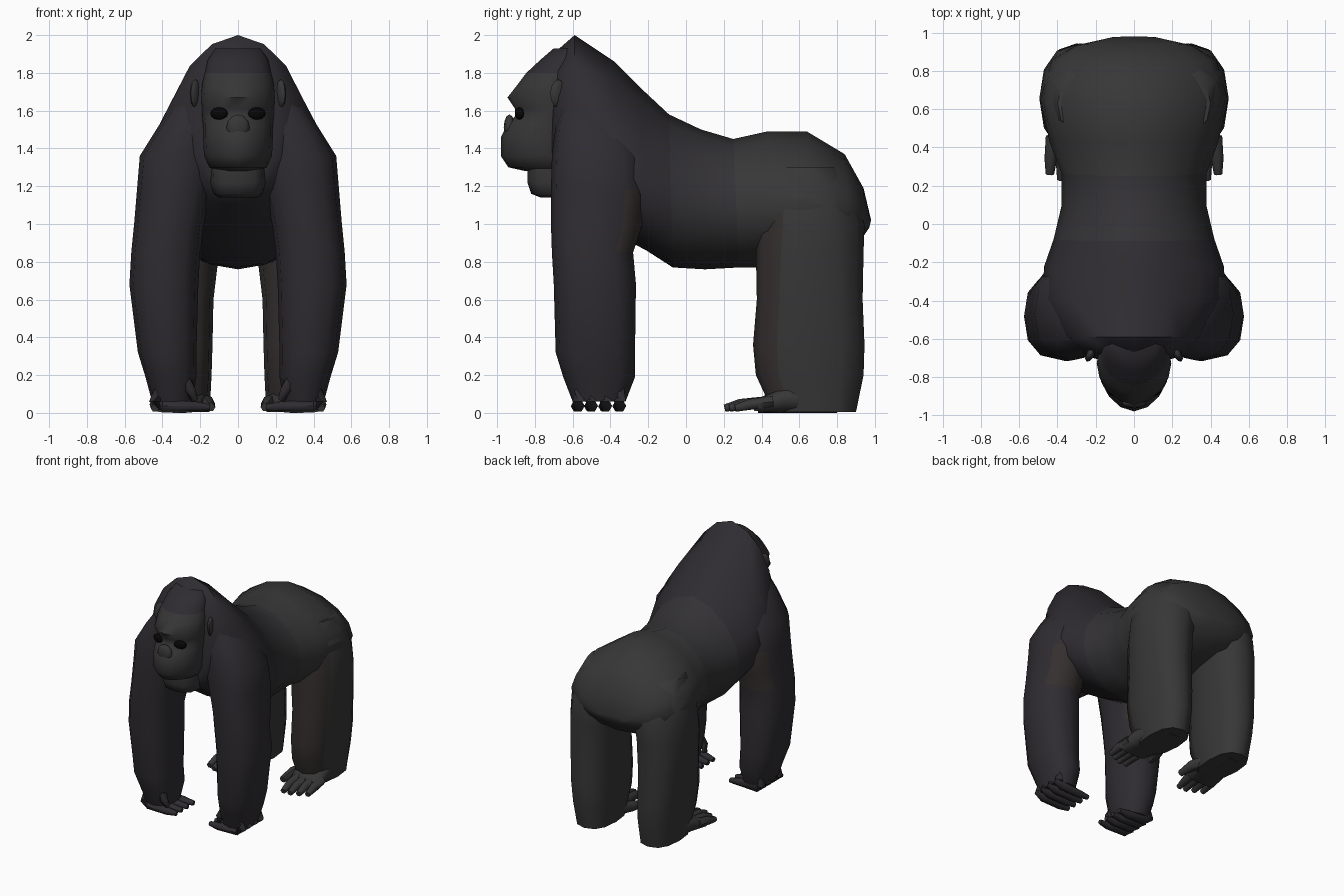
import bpy, bmesh, math
from mathutils import Vector

if "Cube" in bpy.data.objects:
    bpy.data.objects.remove(bpy.data.objects["Cube"])


def material(name, r, g, b):
    m = bpy.data.materials.new(name)
    m.diffuse_color = (r, g, b, 1)
    m.use_nodes = True
    m.node_tree.nodes["Principled BSDF"].inputs["Base Color"].default_value = m.diffuse_color
    return m


FRONT = material("dark hair", 0.028, 0.025, 0.030)
MID = material("blended hair", 0.033, 0.031, 0.034)
REAR = material("grey hair", 0.038, 0.038, 0.038)
BROWN = material("brown hair", 0.035, 0.029, 0.028)
SKIN = material("skin", 0.038, 0.037, 0.037)
BLACK = material("eye", 0.002, 0.002, 0.002)


def finish(name, bm, mats, paint=None, mirror=False):
    bmesh.ops.recalc_face_normals(bm, faces=bm.faces)
    for f in bm.faces:
        if paint:
            f.material_index = paint(f.calc_center_median())
    me = bpy.data.meshes.new(name)
    bm.to_mesh(me)
    bm.free()
    for m in mats:
        me.materials.append(m)
    ob = bpy.data.objects.new(name, me)
    bpy.context.collection.objects.link(ob)
    if mirror:
        ob.modifiers.new("Mirror", 'MIRROR')
    bpy.ops.object.select_all(action='DESELECT')
    ob.select_set(True)
    bpy.context.view_layer.objects.active = ob
    bpy.ops.object.shade_smooth_by_angle(angle=math.radians(60))
    return ob


def add_loft(bm, rings):
    rows = [[bm.verts.new(p) for p in r] for r in rings]
    n = len(rows[0])
    for a, b in zip(rows, rows[1:]):
        for i in range(n):
            j = (i + 1) % n
            bm.faces.new((a[i], a[j], b[j], b[i]))
    bm.faces.new(rows[0])
    bm.faces.new(rows[-1])


def span_ring(a, b, w, k=1.0, n=16):
    """Oval running from a to b in the y-z plane, half width w; k < 1 lowers the widest part."""
    a, b = Vector((0, *a)), Vector((0, *b))
    out = []
    for i in range(n):
        t = 2 * math.pi * i / n
        p = a.lerp(b, ((1 - math.cos(t)) / 2) ** k)
        out.append(p + Vector((w * math.sin(t), 0, 0)))
    return out


def flat_ring(z, x0, x1, y0, y1, e=0.8, n=12):
    """Horizontal rounded section filling x0..x1, y0..y1; smaller e is squarer."""
    out = []
    for i in range(n):
        t = 2 * math.pi * i / n
        c, s = math.cos(t), math.sin(t)
        out.append(Vector(((x0 + x1) / 2 + (x1 - x0) / 2 * math.copysign(abs(c) ** e, c),
                           (y0 + y1) / 2 + (y1 - y0) / 2 * math.copysign(abs(s) ** e, s), z)))
    return out


def add_digit(bm, pts, radii, n=6):
    """Tapered finger or toe along a path."""
    pts = [Vector(p) for p in pts]
    rings = []
    for i, p in enumerate(pts):
        d = (pts[min(i + 1, len(pts) - 1)] - pts[max(i - 1, 0)]).normalized()
        q = d.to_track_quat('Z', 'Y')
        rings.append([p + q @ Vector((radii[i] * math.cos(t), radii[i] * math.sin(t), 0))
                      for t in (2 * math.pi * j / n for j in range(n))])
    add_loft(bm, rings)


def ellipsoid(name, loc, size, mat, mirror=False, yaw=0):
    bm = bmesh.new()
    bmesh.ops.create_uvsphere(bm, u_segments=10, v_segments=6, radius=1)
    bmesh.ops.scale(bm, vec=size, verts=bm.verts)
    for v in bm.verts:
        c, s = math.cos(yaw), math.sin(yaw)
        x, y, z = v.co
        v.co = Vector((c * x - s * y, s * x + c * y, z)) + Vector(loc)
    return finish(name, bm, [mat], mirror=mirror)


# torso from rump to crest: top point, bottom point, half width, widest bias
torso = [((0.98, 1.02), (0.97, 0.98), 0.12, 1), ((0.94, 1.19), (0.93, 0.92), 0.30, .9),
         ((0.84, 1.37), (0.87, 0.86), 0.43, .85), ((0.64, 1.49), (0.66, 0.80), 0.49, .8),
         ((0.43, 1.49), (0.42, 0.77), 0.44, .85), ((0.25, 1.45), (0.28, 0.77), 0.38, .9),
         ((0.08, 1.50), (0.10, 0.76), 0.38, .9), ((-.09, 1.58), (-.07, 0.77), 0.42, .85),
         ((-.24, 1.72), (-.21, 0.86), 0.47, .75), ((-.38, 1.86), (-.40, 0.96), 0.48, .72),
         ((-.59, 2.00), (-.60, 1.09), 0.36, .9), ((-.67, 1.93), (-.70, 1.14), 0.26, .95),
         ((-.70, 1.86), (-.715, 1.18), 0.19, 1)]
bm = bmesh.new()
add_loft(bm, [span_ring(*s) for s in torso])
finish("torso", bm, [FRONT, MID, REAR],
       lambda c: 0 if c.y < -0.1 else 1 if c.y < 0.2 else 2)

# head: height, front depth, half width
head = [(1.28, -.85, .11), (1.30, -.94, .15), (1.36, -.98, .18), (1.46, -.98, .185),
        (1.53, -.945, .185), (1.57, -.905, .19), (1.61, -.905, .19), (1.67, -.945, .195),
        (1.74, -.89, .19), (1.80, -.845, .175), (1.87, -.77, .16), (1.93, -.70, .12)]
bm = bmesh.new()
add_loft(bm, [span_ring((y, z), (-.54, z), w, .9) for z, y, w in head])
finish("head", bm, [SKIN, FRONT], lambda c: int(c.z > 1.83))

# lower jaw
jaw = [(1.14, .10, -.77), (1.16, .13, -.82), (1.22, .145, -.84), (1.30, .14, -.84)]
bm = bmesh.new()
add_loft(bm, [flat_ring(z, -w, w, y, -.56, .7) for z, w, y in jaw])
finish("lower_jaw", bm, [SKIN])

# facial details
ellipsoid("nose", (0, -.935, 1.51), (.065, .03, .07), SKIN)
ellipsoid("eye", (.10, -.882, 1.585), (.05, .02, .033), BLACK, True, yaw=.3)
ellipsoid("ear", (.225, -.675, 1.69), (.022, .05, .075), SKIN, True, yaw=.5)

# arms: height, inner x, outer x, front y, back y
arm = [(1.74, .05, .26, -.64, -.42), (1.52, .08, .42, -.69, -.30), (1.36, .10, .52, -.71, -.23),
       (1.18, .14, .535, -.715, -.21), (1.0, .18, .55, -.715, -.23), (.85, .20, .565, -.71, -.28),
       (.68, .21, .575, -.70, -.265), (.32, .22, .53, -.69, -.27), (.19, .22, .49, -.65, -.27),
       (.06, .24, .455, -.60, -.32)]
bm = bmesh.new()
add_loft(bm, [flat_ring(*s) for s in arm])
finish("arm", bm, [FRONT, BROWN],
       lambda c: int(c.y > -.36 and .8 < c.z < 1.2), True)

# curled fingers and thumb
bm = bmesh.new()
for i, y in enumerate((-.57, -.50, -.425, -.35)):
    add_digit(bm, [(.40, y, .15), (.435, y, .06), (.40, y, .037), (.23, y - .01, .035), (.15, y, .03)],
              [.035, .036, .034, .03, .018])
add_digit(bm, [(.29, -.57, .20), (.25, -.59, .12), (.23, -.57, .07)], [.035, .03, .02])
finish("fingers", bm, [FRONT], mirror=True)

# hind legs, blending into the hips at the top
leg = [(1.30, .12, .40, .46, .80, 1), (1.15, .06, .475, .39, .90, 1), (1.0, .06, .495, .37, .945, 1),
       (.85, .10, .495, .37, .94, .9), (.6, .13, .475, .375, .935), (.36, .135, .46, .355, .945),
       (.2, .14, .44, .37, .94), (.005, .15, .42, .46, .90)]
bm = bmesh.new()
add_loft(bm, [flat_ring(*s) for s in leg])
finish("hind_leg", bm, [REAR, BROWN], lambda c: int(c.y < .54 and c.z < 1.2), True)

# feet: depth, inner x, outer x, top height
foot = [(.80, .19, .38, .10), (.65, .15, .41, .16), (.52, .16, .44, .14), (.38, .20, .46, .075)]
bm = bmesh.new()
add_loft(bm, [[Vector((p.x, y, p.y)) for p in flat_ring(0, x0, x1, 0.0, h, .7)]
              for y, x0, x1, h in foot])
for x, y in ((.245, .205), (.305, .205), (.365, .23), (.425, .26)):
    add_digit(bm, [(x, .46, .06), (x + .01, y + .08, .045), (x + .015, y, .025)], [.036, .033, .022])
add_digit(bm, [(.22, .60, .06), (.16, .47, .05), (.145, .36, .03)], [.05, .04, .025])
finish("foot", bm, [REAR], mirror=True)
